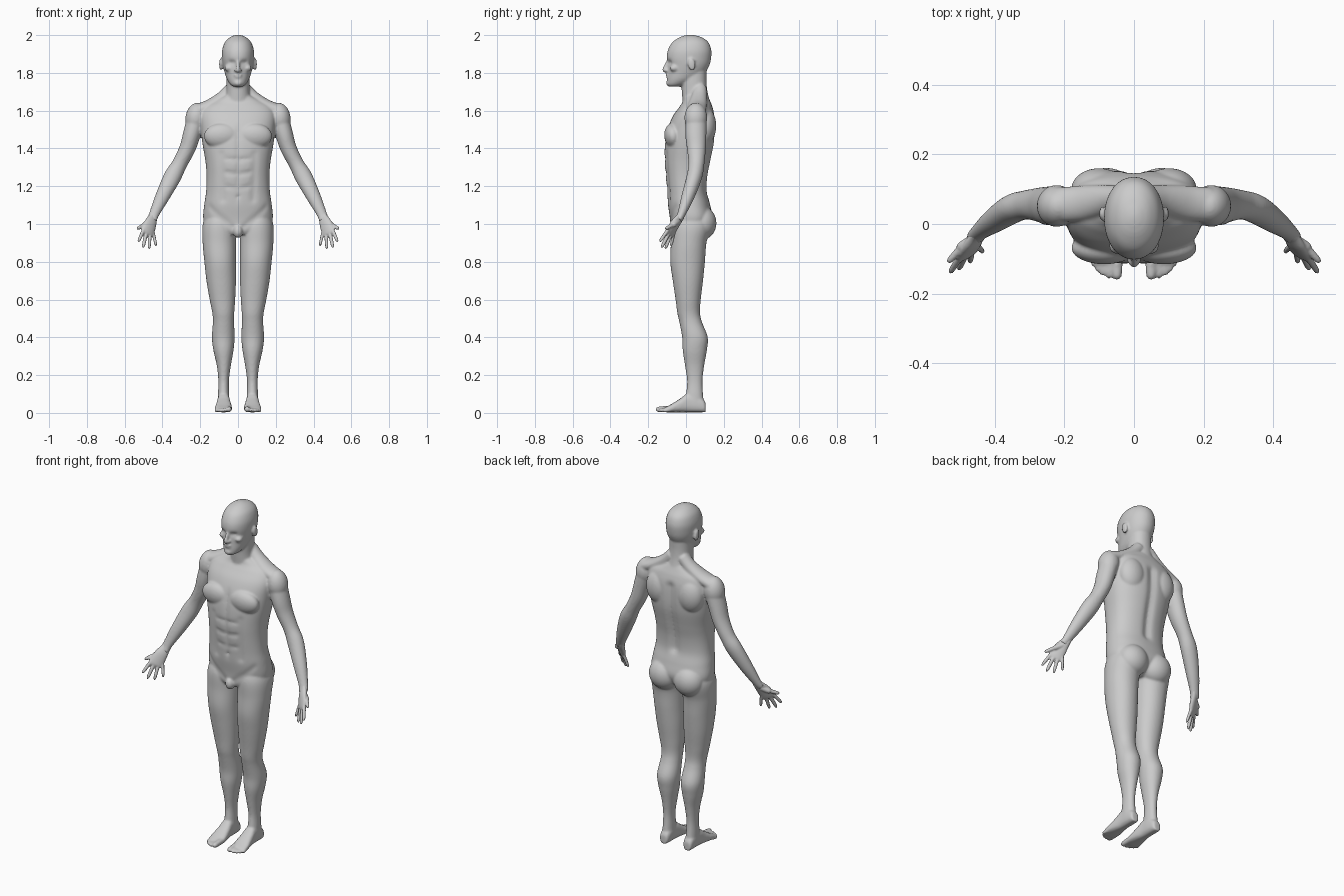
import bpy, bmesh, math
from mathutils import Vector as V, Matrix


def spline(rows, k=6):
    """Catmull-Rom interpolation through rows of numbers."""
    out = []
    for i in range(len(rows) - 1):
        a, b, c, d = (rows[min(max(i + o, 0), len(rows) - 1)] for o in (-1, 0, 1, 2))
        for j in range(k):
            t = j / k
            out.append([0.5 * (2*q + (r-p)*t + (2*p-5*q+4*r-s)*t*t + (3*q-p-3*r+s)*t**3)
                        for p, q, r, s in zip(a, b, c, d)])
    return out + [list(rows[-1])]


def skin(bm, rings, n=2.0, sides=48):
    """Loft super-elliptic rings given as (centre, half axis u, half axis v)."""
    prev = first = None
    power = lambda x: math.copysign(abs(x) ** (2 / n), x)
    for c, u, v in rings:
        ang = [2 * math.pi * i / sides for i in range(sides)]
        ring = [bm.verts.new(c + u * power(math.cos(a)) + v * power(math.sin(a))) for a in ang]
        if prev:
            for i in range(sides):
                j = (i + 1) % sides
                bm.faces.new((prev[i], prev[j], ring[j], ring[i]))
        first = first or ring
        prev = ring
    bm.faces.new(first[::-1])
    bm.faces.new(prev)


def stack(bm, rows, n=2.2, sides=64):
    """Horizontal sections: (z, x min, x max, y front, y back)."""
    skin(bm, [(V(((a+b)/2, (f+k)/2, z)), V(((b-a)/2, 0, 0)), V((0, (k-f)/2, 0)))
              for z, a, b, f, k in spline(rows)], n, sides)


def tube(bm, rows, axis=(1, 0, 0), sides=32):
    """Path sections: (x, y, z, radius along axis, other radius)."""
    s = spline(rows)
    p = [V(r[:3]) for r in s]
    rings = []
    for i, r in enumerate(s):
        t = (p[min(i+1, len(p)-1)] - p[max(i-1, 0)]).normalized()
        u = V(axis)
        u = (u - t * u.dot(t)).normalized()
        rings.append((p[i], u * r[3], t.cross(u) * r[4]))
    skin(bm, rings, 2, sides)


def blob(bm, c, r, tilt=0, axis='X'):
    m = Matrix.Translation(c) @ Matrix.Rotation(tilt, 4, axis) @ Matrix.Diagonal((*r, 1))
    bmesh.ops.create_uvsphere(bm, u_segments=40, v_segments=24, radius=1, matrix=m)


def mirror(bm):
    d = bmesh.ops.duplicate(bm, geom=bm.verts[:] + bm.edges[:] + bm.faces[:])['geom']
    for v in d:
        if isinstance(v, bmesh.types.BMVert):
            v.co.x *= -1


def digit(bm, a, b, r):
    a, b = V(a), V(b)
    tube(bm, [(*a.lerp(b, t), r*k, r*k) for t, k in
              ((0, 1.05), (.45, 1), (.8, .9), (.94, .65), (1, .25))], (.8, -.5, .25), 20)


def dab(bm, a, b, r, dy):
    """Sculpt stroke from a to b, mirrored across x, pushing along y."""
    a, b = V(a), V(b)
    for v in bm.verts:
        p = V((abs(v.co.x), v.co.y, v.co.z))
        ab = b - a
        t = min(1, max(0, (p - a).dot(ab) / max(ab.length_squared, 1e-9)))
        d = (p - a - ab * t).length
        if d < 3 * r:
            v.co.y += dy * math.exp(-(d / r) ** 2)


def finish(bm, name, voxel, smooth):
    bmesh.ops.recalc_face_normals(bm, faces=bm.faces[:])
    me = bpy.data.meshes.new(name)
    bm.to_mesh(me)
    bm.free()
    ob = bpy.data.objects.new(name, me)
    bpy.context.collection.objects.link(ob)
    m = ob.modifiers.new('fuse', 'REMESH')
    m.mode, m.voxel_size, m.use_smooth_shade = 'VOXEL', voxel, True
    s = ob.modifiers.new('soften', 'SMOOTH')
    s.factor, s.iterations = 0.5, smooth


body = bmesh.new()
# leg
stack(body, [(1.08, .04, .15, -.05, .09), (1.0, .01, .186, -.078, .13), (.9, .011, .187, -.08, .108),
             (.8, .011, .178, -.083, .1), (.7, .011, .167, -.07, .09), (.6, .015, .15, -.055, .078),
             (.53, .02, .136, -.046, .074), (.48, .021, .133, -.035, .085), (.4, .018, .138, -.02, .115),
             (.33, .024, .13, -.017, .11), (.25, .038, .112, -.005, .096), (.17, .048, .104, .006, .087),
             (.1, .047, .106, .0, .09), (.05, .045, .108, -.01, .095)], 2.1)
# foot, heel to ball
skin(body, [(V(((a+b)/2, y, h/2 + .003)), V(((b-a)/2, 0, 0)), V((0, 0, h/2)))
            for y, a, b, h in spline([(.104, .06, .095, .045), (.095, .05, .103, .065), (.06, .045, .107, .09),
                                      (.01, .043, .109, .1), (-.03, .037, .115, .073),
                                      (-.08, .031, .123, .042), (-.112, .035, .12, .026)])], 2.6)
# toes
for x0, x1, y, r in ((.048, .049, -.161, .016), (.072, .073, -.158, .011), (.087, .09, -.15, .0105),
                     (.1, .105, -.138, .01), (.112, .118, -.121, .01)):
    digit(body, (x0, -.085, r + .006), (x1, y, r + .002), r)
# arm and shoulder
tube(body, [(.215, .055, 1.58, .05, .055), (.243, .052, 1.48, .047, .056), (.268, .055, 1.4, .043, .05),
            (.308, .055, 1.32, .04, .042), (.347, .044, 1.25, .046, .041), (.4, .01, 1.145, .038, .034),
            (.443, -.023, 1.055, .027, .022), (.456, -.04, 1.02, .027, .018)])
blob(body, (.222, .052, 1.562), (.056, .06, .08), -.15, 'Y')
# trapezius, shoulder blade, chest muscle, buttock
tube(body, [(.03, .075, 1.72, .035, .035), (.08, .07, 1.67, .035, .042), (.15, .06, 1.627, .033, .05),
            (.215, .055, 1.6, .035, .05)], (0, 0, 1))
blob(body, (.1, .1, 1.52), (.08, .06, .1))
blob(body, (.085, -.068, 1.465), (.095, .047, .068), .12)
blob(body, (.08, .085, 1.005), (.088, .076, .088))
# ear, eye, nostril, cheekbone
blob(body, (.091, .03, 1.845), (.009, .02, .033), .15)
blob(body, (.032, -.077, 1.852), (.015, .011, .01))
blob(body, (.011, -.104, 1.813), (.009, .012, .008))
blob(body, (.05, -.062, 1.825), (.022, .024, .018))
mirror(body)
# torso
stack(body, [(z, -w, w, f, b) for z, w, f, b in (
    (.945, .1, -.068, .07), (.975, .165, -.08, .115), (1.03, .184, -.085, .14), (1.1, .179, -.095, .128),
    (1.17, .169, -.1, .112), (1.25, .166, -.108, .115), (1.33, .172, -.114, .13), (1.42, .187, -.112, .148),
    (1.5, .196, -.098, .154), (1.57, .2, -.07, .152), (1.62, .18, -.035, .14),
    (1.65, .13, -.015, .128), (1.68, .07, -.01, .115))], 2.35, 96)
blob(body, (0, -.07, .962), (.026, .03, .036))
# neck and head
stack(body, [(z, -w, w, f, b) for z, w, f, b in (
    (1.58, .08, -.02, .14), (1.64, .072, -.018, .128), (1.7, .062, -.022, .114),
    (1.76, .061, -.025, .108), (1.83, .06, -.02, .11))])
stack(body, [(z, -w, w, f, b) for z, w, f, b in (
    (1.727, .022, -.09, -.03), (1.738, .04, -.1, .0), (1.765, .058, -.1, .055), (1.8, .07, -.097, .1),
    (1.84, .08, -.096, .124), (1.88, .085, -.102, .133), (1.92, .084, -.096, .134),
    (1.96, .071, -.074, .12), (1.985, .048, -.04, .09), (1.997, .025, -.01, .055), (2.002, .006, .015, .03))], 2.1)
# nose, lips, chin
tube(body, [(0, -.094, 1.868, .008, .006), (0, -.107, 1.838, .009, .01), (0, -.115, 1.816, .012, .011),
            (0, -.108, 1.806, .008, .006)])
blob(body, (0, -.097, 1.789), (.023, .01, .006))
blob(body, (0, -.096, 1.778), (.02, .01, .006))
blob(body, (0, -.088, 1.746), (.024, .018, .017))
# sculpted creases: eye sockets, spine, breastbone, abdomen
dab(body, (.026, -.093, 1.855), (.04, -.088, 1.855), .013, .011)
dab(body, (0, .155, 1.56), (0, .112, 1.18), .024, -.014)
dab(body, (0, -.105, 1.53), (0, -.112, 1.12), .013, .007)
dab(body, (.085, -.095, 1.37), (.08, -.09, 1.13), .017, .006)
for z in (1.34, 1.265, 1.19):
    dab(body, (.01, -.112, z), (.06, -.104, z + .008), .012, .006)
dab(body, (0, -.1, 1.145), (0, -.1, 1.145), .01, .008)
dab(body, (.03, -.08, .985), (.15, -.06, 1.09), .015, .005)
finish(body, 'body', .006, 5)

# hands: palm, four fingers, thumb
hands = bmesh.new()
W, K = V((.81, -.53, .24)).normalized(), V((.478, -.085, .955))
tube(hands, [(.437, -.018, 1.067, .022, .017), (.45, -.032, 1.035, .026, .017),
             (.464, -.058, 1.0, .036, .017), (*K, .039, .013), (.481, -.091, .943, .034, .008)], W)
for s, tip, r in ((.029, (.528, -.14, .905), .0095), (.0095, (.503, -.13, .874), .01),
                  (-.01, (.47, -.11, .868), .0095), (-.029, (.433, -.08, .883), .0085)):
    digit(hands, K + W * s + V((-.004, .008, .012)), tip, r)
digit(hands, (.46, -.045, 1.015), (.505, -.072, .99), .016)
digit(hands, (.488, -.06, 1.0), (.534, -.11, .974), .0105)
mirror(hands)
finish(hands, 'hands', .004, 2)
